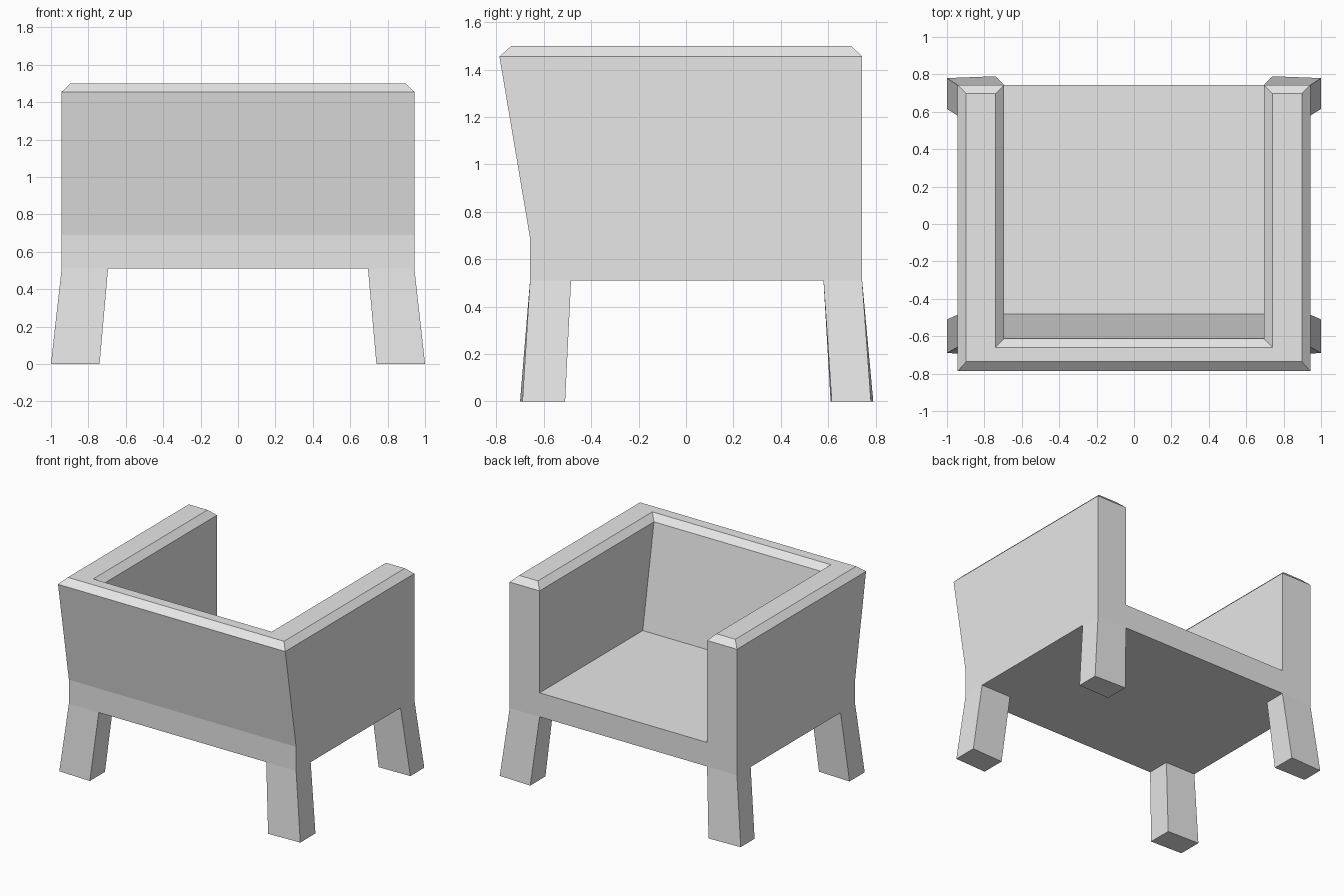
import bpy
import bmesh

cube = bpy.data.objects.get("Cube")
if cube:
    bpy.data.objects.remove(cube)

grey = bpy.data.materials.new("light_grey")
grey.use_nodes = True
colour = (0.8, 0.8, 0.8, 1)
grey.diffuse_color = colour
bsdf = next(n for n in grey.node_tree.nodes if n.type == 'BSDF_PRINCIPLED')
bsdf.inputs["Base Color"].default_value = colour

BASE, SEAT, RIM, TOP = 0.51, 0.69, 1.455, 1.5   # heights
OUT, INN, OPEN = 0.943, 0.695, 0.743            # outer x, inner x, open end y


def finish(name, bm):
    bmesh.ops.recalc_face_normals(bm, faces=bm.faces)
    mesh = bpy.data.meshes.new(name)
    bm.to_mesh(mesh)
    bm.free()
    mesh.materials.append(grey)
    obj = bpy.data.objects.new(name, mesh)
    bpy.context.collection.objects.link(obj)


def u_ring(bm, z, back, inner_back, inset=0.0):
    """U-shaped outline of the back and both arms at one height."""
    o, i, f = OUT - inset, INN + inset, OPEN - inset
    b, ib = back + inset, inner_back - inset
    half = [(o, b), (o, f), (i, f), (i, ib)]
    points = half + [(-x, y) for x, y in reversed(half)]
    return [bm.verts.new((x, y, z)) for x, y in points]


def bridge(bm, low, high):
    for k in range(len(low)):
        n = (k + 1) % len(low)
        bm.faces.new((low[k], low[n], high[n], high[k]))


# Body: seat slab, leaning back and arms with a chamfered rim
bm = bmesh.new()
seat = u_ring(bm, SEAT, -0.658, -0.48)
rim = u_ring(bm, RIM, -0.787, -0.613)
top = u_ring(bm, TOP, -0.782, -0.613, 0.046)
bridge(bm, seat, rim)
bridge(bm, rim, top)
bm.faces.new((top[0], top[1], top[2], top[3]))
bm.faces.new((top[0], top[3], top[4], top[7]))
bm.faces.new((top[4], top[5], top[6], top[7]))
bm.faces.new((seat[2], seat[3], seat[4], seat[5]))
base = [bm.verts.new((seat[k].co.x, seat[k].co.y, BASE)) for k in (0, 1, 6, 7)]
bm.faces.new(base)
bm.faces.new((base[0], base[1], seat[1], seat[0]))
bm.faces.new((base[1], base[2], seat[6], seat[5], seat[2], seat[1]))
bm.faces.new((base[2], base[3], seat[7], seat[6]))
bm.faces.new((base[3], base[0], seat[0], seat[7]))
finish("seat_body", bm)


# Splayed legs: outer y and inner y at the top, then foot corners
def leg(name, side, outer, inner, foot):
    bm = bmesh.new()
    head = [(OUT, outer), (INN, outer), (INN, inner), (OUT, inner)]
    high = [bm.verts.new((side * x, y, BASE)) for x, y in head]
    low = [bm.verts.new((side * x, y, 0)) for x, y in foot]
    bridge(bm, low, high)
    bm.faces.new(low)
    bm.faces.new(high)
    finish(name, bm)


back_foot = [(1.0, -0.69), (0.74, -0.70), (0.74, -0.52), (1.0, -0.51)]
front_foot = [(1.0, 0.78), (0.74, 0.79), (0.74, 0.61), (1.0, 0.615)]
for label, side in (("left", 1), ("right", -1)):
    leg(label + "_back_leg", side, -0.658, -0.485, back_foot)
    leg(label + "_open_side_leg", side, OPEN, 0.58, front_foot)
